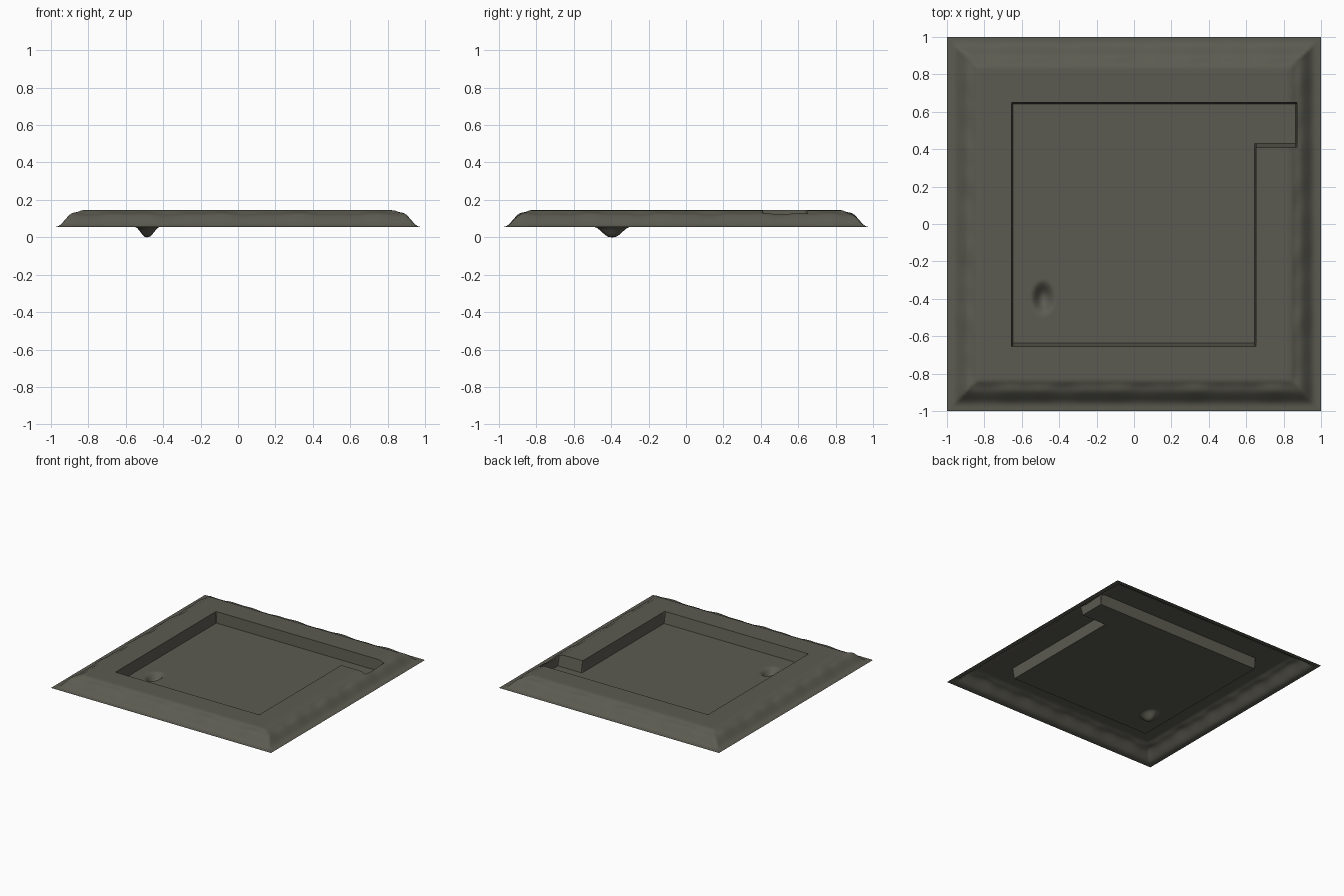
import bpy, bmesh, math

if "Cube" in bpy.data.objects:
    bpy.data.objects.remove(bpy.data.objects["Cube"])

BASE, TOP = 0.055, 0.145

mat = bpy.data.materials.new("dark olive stone")
mat.diffuse_color = (0.107, 0.105, 0.083, 1)
mat.use_nodes = True
mat.node_tree.nodes["Principled BSDF"].inputs["Base Color"].default_value = mat.diffuse_color

# Pit plan as overlapping rectangles (x0, x1, y0, y1): main basin and side channel
RECTS = [(-0.655, 0.652, -0.655, 0.662), (0.0, 0.872, 0.41, 0.662)]
INSET_X, INSET_Y = 0.008, 0.02          # lean of the pit walls

# Outer bank: distance from centre, height, amount of waviness
PROFILE = [(0.0, TOP, 0), (0.835, TOP, 0), (0.85, 0.138, 0), (0.865, 0.130, 0.004),
           (0.885, 0.124, 0.007), (0.90, 0.115, 0.006), (0.92, 0.096, 0.004),
           (0.945, 0.068, 0.002), (0.965, 0.057, 0), (0.98, BASE, 0), (1.0, BASE, 0)]


def in_floor(x, y, grow=0.0):
    """True inside the flat bottom of the pit."""
    e = 1e-5
    return any(x0 + INSET_X - e <= x <= x1 - INSET_X + e and
               y0 + INSET_Y - e <= y <= y1 - INSET_Y + e for x0, x1, y0, y1 in RECTS)


def bank_height(x, y):
    d = max(abs(x), abs(y))
    s = x + 0.7 if abs(y) > abs(x) else y * 1.1 + 2.0
    wave = 0.6 * math.sin(14 * s) + 0.4 * math.sin(31 * s + 1)
    for (d0, z0, w0), (d1, z1, w1) in zip(PROFILE, PROFILE[1:]):
        if d <= d1 + 1e-6:
            t = (d - d0) / (d1 - d0)
            return z0 + (z1 - z0) * t + wave * (w0 + (w1 - w0) * t)
    return BASE


def floor_height(x, y):
    # small egg-shaped hollow
    r = math.hypot((x + 0.485) / 0.066, (y + 0.395) / 0.098)
    t = min(1.0, max(0.0, 1.12 * (1 - r)))
    return BASE * (1 - t * t * (3 - 2 * t))


def grid_lines(special, fine):
    """Grid coordinates, finer at the bank and hollow, exact at the pit edges."""
    raw, v = [], -1.0
    while v < 1.0 - 1e-6:
        raw.append(v)
        v += 0.0125 if abs(v) > 0.82 or fine[0] < v < fine[1] else 0.025
    raw = [r for r in raw if all(abs(r - s) > 0.006 for s in special) and r < 0.995]
    return sorted(set(raw + special + [1.0]))


sx, sy = [], []
for x0, x1, y0, y1 in RECTS:
    if x0 != 0.0:
        sx += [x0, x0 + INSET_X]
    sx += [x1 - INSET_X, x1]
    sy += [y0, y0 + INSET_Y, y1 - INSET_Y, y1]
xs = grid_lines(sorted(set(sx)), (-0.58, -0.40))
ys = grid_lines(sorted(set(sy)), (-0.52, -0.28))


def make_sheet(name, keep_floor):
    bm = bmesh.new()
    verts = {}

    def vert(i, j):
        if (i, j) not in verts:
            x, y = xs[i], ys[j]
            z = floor_height(x, y) if in_floor(x, y) else bank_height(x, y)
            verts[i, j] = bm.verts.new((x, y, z))
        return verts[i, j]

    for i in range(len(xs) - 1):
        for j in range(len(ys) - 1):
            quad = [(i, j), (i + 1, j), (i + 1, j + 1), (i, j + 1)]
            is_floor = all(in_floor(xs[a], ys[b]) for a, b in quad)
            if is_floor == keep_floor:
                bm.faces.new([vert(a, b) for a, b in quad])
    mesh = bpy.data.meshes.new(name)
    bm.to_mesh(mesh)
    bm.free()
    mesh.materials.append(mat)
    obj = bpy.data.objects.new(name, mesh)
    bpy.context.collection.objects.link(obj)
    bpy.ops.object.select_all(action='DESELECT')
    obj.select_set(True)
    bpy.context.view_layer.objects.active = obj
    bpy.ops.object.shade_smooth_by_angle(angle=math.radians(40))


# Raised ground with pit walls, then the sunken floor with its hollow
make_sheet("raised_bank", False)
make_sheet("pit_floor", True)
